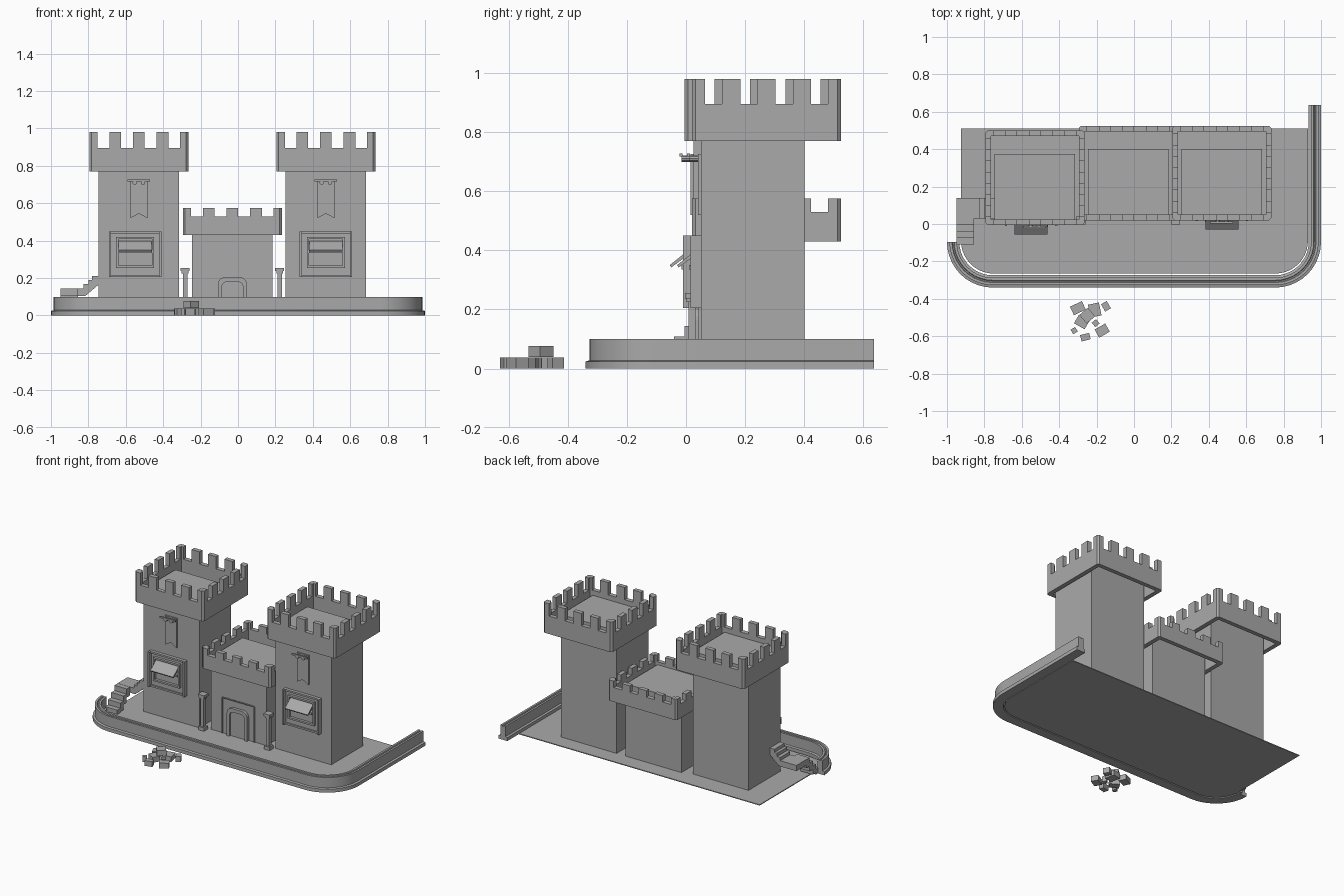
import bpy, bmesh, math
from mathutils import Matrix, Vector

cube = bpy.data.objects.get("Cube")
if cube:
    bpy.data.objects.remove(cube, do_unlink=True)

stone = bpy.data.materials.new("grey_stone")
GREY = (0.4, 0.4, 0.4, 1)
stone.use_nodes = True
stone.diffuse_color = GREY
stone.node_tree.nodes["Principled BSDF"].inputs["Base Color"].default_value = GREY


def finish(name, bm):
    bmesh.ops.recalc_face_normals(bm, faces=bm.faces)
    mesh = bpy.data.meshes.new(name)
    bm.to_mesh(mesh)
    bm.free()
    mesh.materials.append(stone)
    obj = bpy.data.objects.new(name, mesh)
    bpy.context.collection.objects.link(obj)
    return obj


def add_prism(bm, points, lo, hi, axis="z"):
    """Extrude a 2D outline from lo to hi along one axis."""
    place = {"x": lambda p, t: (t, p[0], p[1]),
             "y": lambda p, t: (p[0], t, p[1]),
             "z": lambda p, t: (p[0], p[1], t)}[axis]
    low = [bm.verts.new(place(p, lo)) for p in points]
    high = [bm.verts.new(place(p, hi)) for p in points]
    bm.faces.new(low)
    bm.faces.new(high)
    for i in range(len(points)):
        j = (i + 1) % len(points)
        bm.faces.new((low[i], low[j], high[j], high[i]))


def add_box(bm, x0, x1, y0, y1, z0, z1):
    add_prism(bm, [(x0, y0), (x1, y0), (x1, y1), (x0, y1)], z0, z1)


def prism(name, points, lo, hi, axis="z"):
    bm = bmesh.new()
    add_prism(bm, points, lo, hi, axis)
    return finish(name, bm)


def box(name, *size):
    bm = bmesh.new()
    add_box(bm, *size)
    return finish(name, bm)


def arc(cx, cy, r, start, end, steps=10):
    angles = [math.radians(start + (end - start) * i / steps) for i in range(steps + 1)]
    return [(cx + r * math.cos(a), cy + r * math.sin(a)) for a in angles]


# Battlement: hollow collar with chamfered corners and a row of merlons
def battlement(name, cx, front, z0, notch, top):
    half, depth, wall, cut = 0.265, 0.505, 0.03, 0.012
    cy = front + depth / 2
    bm = bmesh.new()
    for turn in range(4):
        out, side = (depth / 2, half) if turn % 2 == 0 else (half, depth / 2)
        rot = Matrix.Rotation(turn * math.pi / 2, 3, "Z")

        def put(points, lo, hi):
            spun = [rot @ Vector((x, y, 0)) for x, y in points]
            add_prism(bm, [(cx + v.x, cy + v.y) for v in spun], lo, hi)

        inner = out - wall
        put([(-side + cut, -out), (side - cut, -out), (side, -out + cut),
             (side - wall, -inner), (-side + wall, -inner), (-side, -out + cut)], z0, notch)
        # corner merlon
        leg = 0.045
        put([(side - leg, -out), (side - cut, -out), (side, -out + cut), (side, -out + leg),
             (side - wall, -out + leg), (side - wall, -inner), (side - leg, -inner)], notch, top)
        # merlons between the corners
        pitch = (2 * side - 2 * leg + 0.065) / 4
        for k in (-1, 0, 1):
            mid = k * pitch
            put([(mid - 0.031, -out), (mid + 0.031, -out),
                 (mid + 0.031, -inner), (mid - 0.031, -inner)], notch, top)
    finish(name, bm)


# Serving window with frame, counter and awning
def window(side, cx, wall_y):
    bm = bmesh.new()
    add_box(bm, cx - 0.14, cx + 0.14, wall_y - 0.012, wall_y, 0.205, 0.45)
    for s in (-1, 1):
        add_box(bm, *sorted((cx + s * 0.128, cx + s * 0.14)), wall_y - 0.035, wall_y, 0.205, 0.45)
        add_box(bm, *sorted((cx + s * 0.09, cx + s * 0.102)), wall_y - 0.03, wall_y, 0.255, 0.42)
    for z in (0.255, 0.408):
        add_box(bm, cx - 0.102, cx + 0.102, wall_y - 0.03, wall_y, z, z + 0.012)
    for z in (0.205, 0.438):
        add_box(bm, cx - 0.14, cx + 0.14, wall_y - 0.022, wall_y, z, z + 0.012)
    finish(side + "_window_frame", bm)
    box(side + "_window_counter", cx - 0.09, cx + 0.09, wall_y - 0.04, wall_y, 0.335, 0.35)
    prism(side + "_window_awning",
          [(wall_y - 0.08, 0.35), (wall_y - 0.03, 0.39), (wall_y - 0.01, 0.4),
           (wall_y - 0.01, 0.385), (wall_y - 0.03, 0.375), (wall_y - 0.075, 0.342)],
          cx - 0.088, cx + 0.088, "x")


# Swallow-tailed banner hung from a rod by two rings
def banner(side, cx, wall_y):
    prism(side + "_banner",
          [(cx - 0.045, 0.725), (cx + 0.045, 0.725), (cx + 0.045, 0.52),
           (cx, 0.545), (cx - 0.045, 0.52)], wall_y - 0.009, wall_y, "y")
    box(side + "_banner_rod", cx - 0.06, cx + 0.06, wall_y - 0.047, wall_y - 0.036, 0.717, 0.728)
    for s in (-1, 1):
        prism(side + "_banner_ring", arc(cx + s * 0.022, 0.71, 0.012, 0, 324, 9),
              wall_y - 0.04, wall_y, "y")


# Two tall towers
for side, cx, front in (("right", -0.53, -0.005), ("left", 0.47, 0.02)):
    wall_y = front + 0.03
    box(side + "_tower", cx - 0.215, cx + 0.215, wall_y, wall_y + 0.35, 0, 0.86)
    battlement(side + "_tower_battlement", cx, front, 0.77, 0.895, 0.98)
    window(side, cx - 0.02 if side == "right" else cx, wall_y)
    banner(side, cx, wall_y)

# Gatehouse
GX, GY = -0.03, 0.05
box("gatehouse", GX - 0.215, GX + 0.215, GY, GY + 0.35, 0, 0.51)
battlement("gatehouse_battlement", GX, 0.02, 0.43, 0.53, 0.575)


# Arched gate: frame band around a recessed door
def arch(w, h, r):
    return ([(GX - w, 0)] + arc(GX - w + r, h - r, r, 180, 90, 5)
            + arc(GX + w - r, h - r, r, 90, 0, 5) + [(GX + w, 0)])


prism("gate_frame", arch(0.078, 0.205, 0.04) + arch(0.058, 0.18, 0.03)[::-1], GY - 0.02, GY, "y")
prism("gate_door", arch(0.058, 0.18, 0.03), GY - 0.006, GY, "y")
bm = bmesh.new()
for s in (-1, 1):
    add_box(bm, GX + s * 0.125 - 0.003, GX + s * 0.125 + 0.003, GY - 0.008, GY, 0, 0.25)
for k in range(-7, 8):
    add_box(bm, GX + k * 0.017 - 0.005, GX + k * 0.017 + 0.005, GY - 0.008, GY, 0.25, 0.257)
finish("gate_trim", bm)

# Pillars beside the gate
for s in (-1, 1):
    px, py = GX + s * 0.253, 0.02
    bm = bmesh.new()
    for r, z0, z1 in ((0.022, 0, 0.03), (0.012, 0.03, 0.225), (0.018, 0.225, 0.237),
                      (0.024, 0.237, 0.255)):
        add_box(bm, px - r, px + r, py - r, py + r, z0, z1)
    finish("gate_pillar", bm)

# Ground slab with rounded front corners
prism("ground_slab", [(-0.925, 0.51)] + arc(-0.75, -0.09, 0.175, 180, 270)
      + arc(0.755, -0.09, 0.175, 270, 360) + [(0.93, 0.51)], 0, 0.006)

# Curved kerb wall: one cross-section swept along the front and one side
section = [(0, 0), (0, 0.024), (0.013, 0.028), (0.013, 0.1), (0.027, 0.1), (0.03, 0.094),
           (0.036, 0.094), (0.039, 0.1), (0.053, 0.1), (0.053, 0.028), (0.066, 0.024), (0.066, 0)]
RADIUS = 0.245
path = [(-0.755, -0.095, math.radians(180 + 9 * i)) for i in range(11)]
path += [(0.755, -0.095, math.radians(270 + 9 * i)) for i in range(11)]
path.append((0.755, 0.635, math.tau))
bm = bmesh.new()
rings = [[bm.verts.new((cx + (RADIUS - d) * math.cos(a), cy + (RADIUS - d) * math.sin(a), z))
          for d, z in section] for cx, cy, a in path]
for r0, r1 in zip(rings, rings[1:]):
    for i in range(len(section)):
        j = (i + 1) % len(section)
        bm.faces.new((r0[i], r0[j], r1[j], r1[i]))
bm.faces.new(rings[0])
bm.faces.new(rings[-1])
kerb = finish("kerb_wall", bm)
bpy.context.view_layer.objects.active = kerb
kerb.select_set(True)
bpy.ops.object.shade_smooth_by_angle(angle=math.radians(25))
kerb.select_set(False)

# Stairs: lower flight, landing and a short upper flight into the tower
bm = bmesh.new()
for k in range(4):
    z = 0.036 * (k + 1)
    y = -0.11 + 0.035 * k
    add_box(bm, -0.95, -0.855, y, y + 0.035, max(0, z - 0.06), z)
finish("lower_stairs", bm)
box("stair_landing", -0.95, -0.85, 0.03, 0.14, 0.105, 0.145)
prism("upper_stairs", [(-0.85, 0.105), (-0.815, 0.105), (-0.745, 0.165), (-0.745, 0.212),
                       (-0.78, 0.212), (-0.78, 0.19), (-0.8, 0.19), (-0.8, 0.167),
                       (-0.825, 0.167), (-0.825, 0.145), (-0.85, 0.145)], 0.03, 0.14, "y")

# Heap of loose blocks
for x, y, w, d, z, turn in ((-0.3, -0.45, 0.07, 0.05, 0, 25), (-0.21, -0.46, 0.06, 0.07, 0, 12),
                            (-0.15, -0.44, 0.035, 0.045, 0, 30), (-0.25, -0.49, 0.06, 0.06, 0.04, 40),
                            (-0.28, -0.525, 0.065, 0.05, 0, -30), (-0.205, -0.53, 0.03, 0.03, 0, 40),
                            (-0.17, -0.57, 0.065, 0.05, 0, 30), (-0.32, -0.57, 0.028, 0.028, 0, 30),
                            (-0.26, -0.605, 0.05, 0.035, 0, 15)):
    bm = bmesh.new()
    add_box(bm, -w / 2, w / 2, -d / 2, d / 2, 0, 0.037)
    bm.transform(Matrix.Translation((x, y, z)) @ Matrix.Rotation(math.radians(turn), 4, "Z"))
    finish("loose_block", bm)
